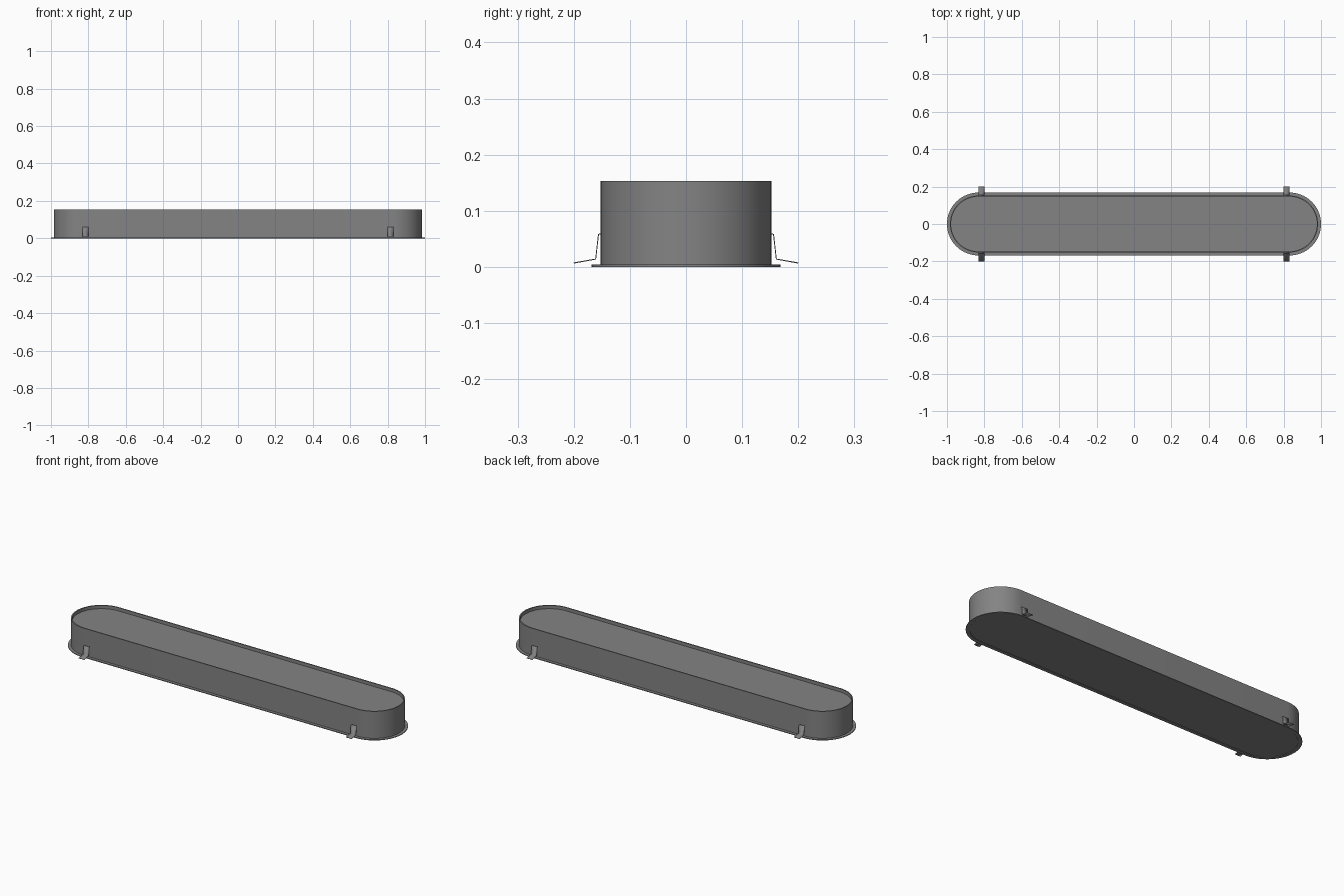
import bpy, bmesh
from math import pi, sin, cos, radians

cube = bpy.data.objects.get("Cube")
if cube:
    bpy.data.objects.remove(cube, do_unlink=True)

HALF = 0.832    # half length of the straight sides
ARC = 32        # segments in each rounded end

grey = bpy.data.materials.new("mid grey metal")
grey.use_nodes = True
colour = (0.23, 0.23, 0.23, 1)
grey.diffuse_color = colour
grey.node_tree.nodes["Principled BSDF"].inputs["Base Color"].default_value = colour


def finish(name, bm):
    bmesh.ops.recalc_face_normals(bm, faces=bm.faces)
    mesh = bpy.data.meshes.new(name)
    bm.to_mesh(mesh)
    bm.free()
    obj = bpy.data.objects.new(name, mesh)
    bpy.context.collection.objects.link(obj)
    mesh.materials.append(grey)
    bpy.ops.object.select_all(action="DESELECT")
    obj.select_set(True)
    bpy.context.view_layer.objects.active = obj
    bpy.ops.object.shade_smooth_by_angle(angle=radians(30))
    return obj


def stadium(bm, radius, z):
    """One loop of vertices: two half circles joined by straight sides."""
    ring = []
    for side, start in ((1, -pi / 2), (-1, pi / 2)):
        for i in range(ARC + 1):
            a = start + pi * i / ARC
            ring.append(bm.verts.new((side * HALF + radius * cos(a), radius * sin(a), z)))
    return ring


def loft(name, profile, caps=False):
    """Sweep a (radius, z) profile round the stadium; cap the ends or close the loop."""
    bm = bmesh.new()
    rings = [stadium(bm, r, z) for r, z in profile]
    pairs = list(zip(rings, rings[1:]))
    if not caps:
        pairs.append((rings[-1], rings[0]))
    for a, b in pairs:
        for i in range(len(a)):
            j = (i + 1) % len(a)
            bm.faces.new((a[i], a[j], b[j], b[i]))
    if caps:
        bm.faces.new(rings[0])
        bm.faces.new(rings[-1])
    return finish(name, bm)


# Housing with a shallow tray in its top
loft("housing", [(0.152, 0.003), (0.152, 0.153), (0.146, 0.153), (0.146, 0.135)], caps=True)

# Thin flange around the foot, and the panel set in it
loft("flange", [(0.168, 0), (0.168, 0.004), (0.148, 0.004), (0.148, 0)])
loft("diffuser_panel", [(0.147, 0.001), (0.147, 0.003)], caps=True)


# Bent sheet spring clips, two on each long side
def clip(name, x, side):
    path = [(0.151, 0.059), (0.156, 0.058), (0.161, 0.014), (0.2, 0.007)]
    bm = bmesh.new()
    rows = [[bm.verts.new((x + dx, side * y, z)) for dx in (-0.017, 0.017)] for y, z in path]
    for a, b in zip(rows, rows[1:]):
        bm.faces.new((a[0], a[1], b[1], b[0]))
    obj = finish(name, bm)
    sheet = obj.modifiers.new("sheet thickness", "SOLIDIFY")
    sheet.thickness = 0.002
    sheet.offset = 0


for x, end in ((-0.815, "right"), (0.815, "left")):
    for side, face in ((-1, "front"), (1, "back")):
        clip(f"spring_clip_{face}_{end}", x, side)
